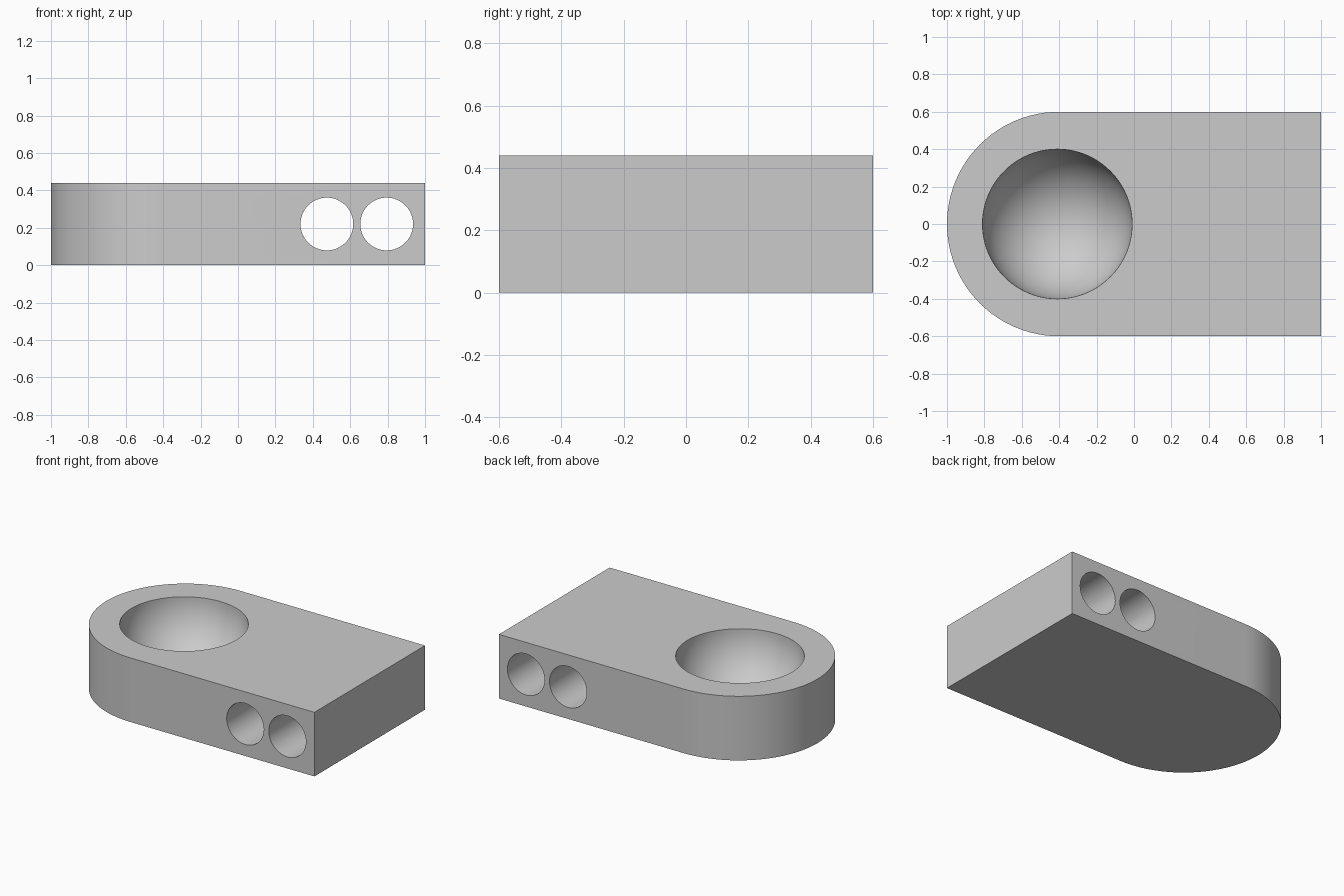
import bpy, bmesh, math
from mathutils import Matrix

if "Cube" in bpy.data.objects:
    bpy.data.objects.remove(bpy.data.objects["Cube"], do_unlink=True)

HEIGHT, HALF_WIDTH, ARC_X = 0.44, 0.6, -0.4

grey = bpy.data.materials.new("plain grey")
grey.use_nodes = True
grey.diffuse_color = (0.6, 0.6, 0.6, 1)
grey.node_tree.nodes["Principled BSDF"].inputs["Base Color"].default_value = grey.diffuse_color


def make_object(name, bm):
    bmesh.ops.recalc_face_normals(bm, faces=bm.faces)
    mesh = bpy.data.meshes.new(name)
    bm.to_mesh(mesh)
    bm.free()
    mesh.materials.append(grey)
    obj = bpy.data.objects.new(name, mesh)
    bpy.context.collection.objects.link(obj)
    return obj


def cut(body, cutter):
    mod = body.modifiers.new(cutter.name, 'BOOLEAN')
    mod.operation, mod.solver, mod.object = 'DIFFERENCE', 'EXACT', cutter
    cutter.hide_render = True
    bpy.context.view_layer.objects.active = body
    bpy.ops.object.modifier_apply(modifier=mod.name)
    bpy.data.objects.remove(cutter, do_unlink=True)


# Block with one half-round end
bm = bmesh.new()
steps = 48
outline = [(1, -HALF_WIDTH), (1, HALF_WIDTH)]
for i in range(steps + 1):
    a = math.pi * (0.5 + i / steps)
    outline.append((ARC_X + HALF_WIDTH * math.cos(a), HALF_WIDTH * math.sin(a)))
base = bm.faces.new([bm.verts.new((x, y, 0)) for x, y in outline])
top = bmesh.ops.extrude_face_region(bm, geom=[base])["geom"]
bmesh.ops.translate(bm, vec=(0, 0, HEIGHT),
                    verts=[v for v in top if isinstance(v, bmesh.types.BMVert)])
block = make_object("holder_block", bm)

# Hemispherical bowl in the top
bm = bmesh.new()
bmesh.ops.create_uvsphere(bm, u_segments=96, v_segments=48, radius=0.4,
                          matrix=Matrix.Translation((-0.41, 0, HEIGHT)))
cut(block, make_object("bowl_cutter", bm))

# Pair of round holes running front to back
for i, x in enumerate((0.475, 0.795)):
    bm = bmesh.new()
    bmesh.ops.create_cone(bm, cap_ends=True, segments=64, radius1=0.141, radius2=0.141, depth=2,
                          matrix=Matrix.Translation((x, 0, HEIGHT / 2)) @ Matrix.Rotation(math.pi / 2, 4, 'X'))
    cut(block, make_object(f"hole_cutter_{i}", bm))

# Smooth curves, sharp rims
bpy.ops.object.select_all(action='DESELECT')
block.select_set(True)
bpy.context.view_layer.objects.active = block
bpy.ops.object.shade_smooth_by_angle(angle=math.radians(30))
